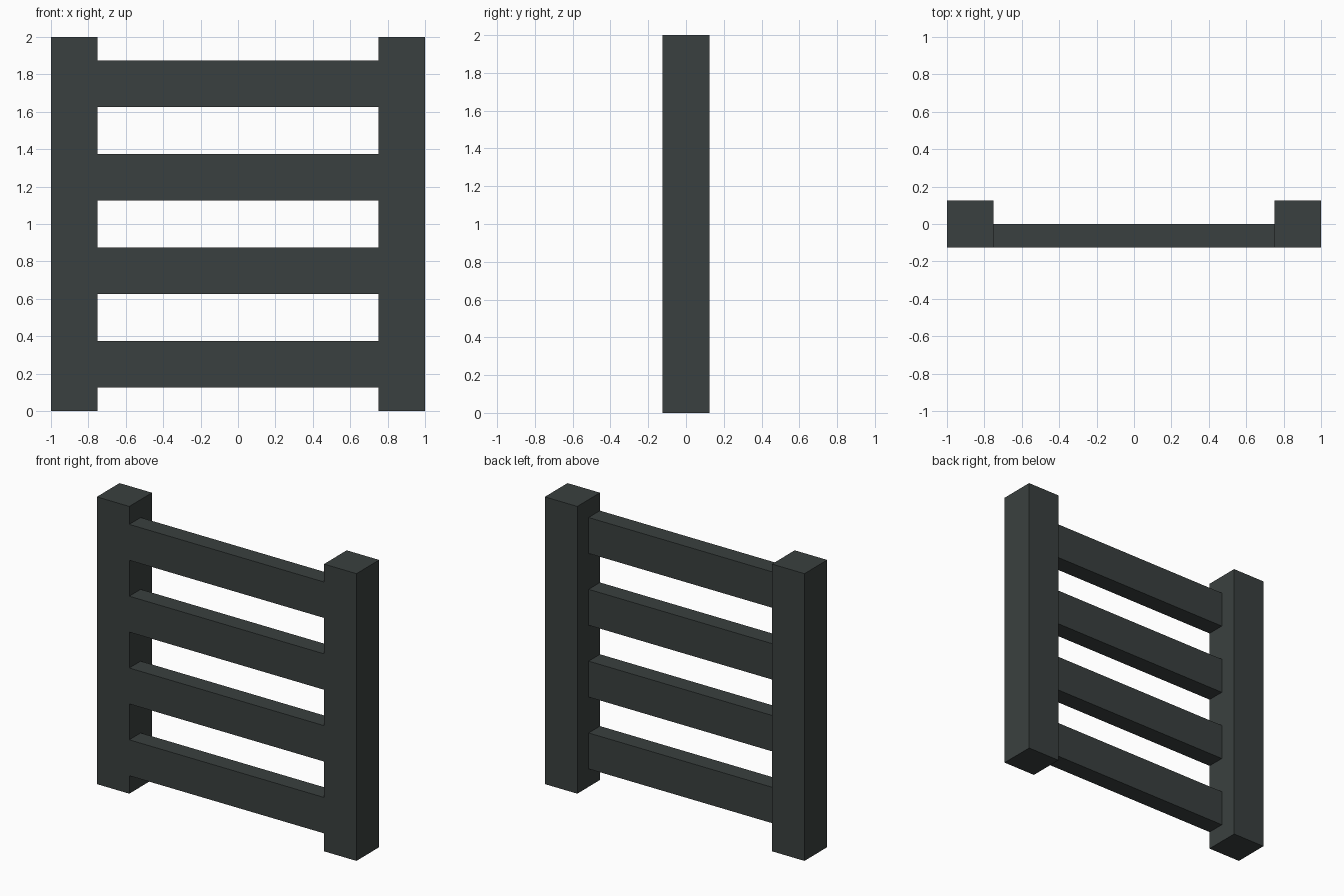
import bpy

if "Cube" in bpy.data.objects:
    bpy.data.objects.remove(bpy.data.objects["Cube"])

# Single dark slate colour
slate = bpy.data.materials.new("dark_slate")
slate.diffuse_color = (0.042, 0.051, 0.050, 1.0)
slate.use_nodes = True
slate.node_tree.nodes["Principled BSDF"].inputs["Base Color"].default_value = slate.diffuse_color


def box(name, low, high):
    centre = [(a + b) / 2 for a, b in zip(low, high)]
    bpy.ops.mesh.primitive_cube_add(size=1, location=centre)
    obj = bpy.context.object
    obj.name = name
    obj.scale = [b - a for a, b in zip(low, high)]
    bpy.ops.object.transform_apply(location=False, rotation=False, scale=True)
    obj.data.materials.append(slate)
    return obj


# Two square upright posts
for side, x in (("left", -1.0), ("right", 0.75)):
    box(f"{side}_post", (x, -0.125, 0), (x + 0.25, 0.125, 2))

# Four rungs, flush with the front of the posts and half as deep
for i in range(4):
    z = 0.125 + 0.5 * i
    box(f"rung_{i + 1}", (-0.75, -0.125, z), (0.75, 0, z + 0.25))
